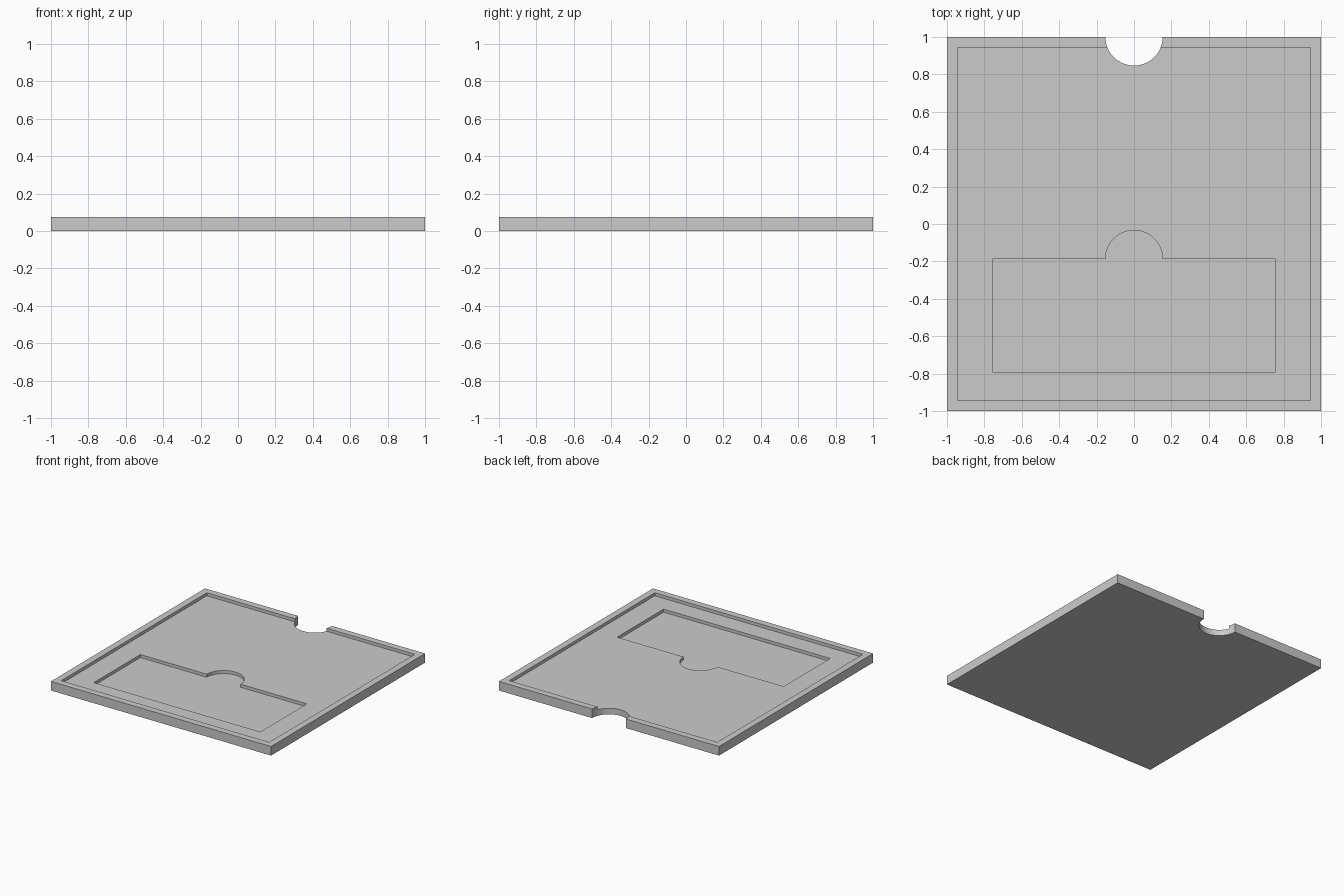
import bpy, bmesh, math

if "Cube" in bpy.data.objects:
    bpy.data.objects.remove(bpy.data.objects["Cube"])

HEIGHT = 0.075      # full tray thickness
FLOOR = 0.05        # level of the wide recess
POCKET = 0.025      # level of the small pocket
R = 0.153           # finger notch radius


def prism(name, outline, z0, z1):
    """Extrude a flat counter-clockwise outline from z0 to z1."""
    bm = bmesh.new()
    face = bm.faces.new([bm.verts.new((x, y, z0)) for x, y in outline])
    ext = bmesh.ops.extrude_face_region(bm, geom=[face])
    for v in ext["geom"]:
        if isinstance(v, bmesh.types.BMVert):
            v.co.z = z1
    bmesh.ops.recalc_face_normals(bm, faces=bm.faces)
    mesh = bpy.data.meshes.new(name)
    bm.to_mesh(mesh)
    bm.free()
    obj = bpy.data.objects.new(name, mesh)
    bpy.context.collection.objects.link(obj)
    return obj


def rect(x, y0, y1):
    return [(-x, y0), (x, y0), (x, y1), (-x, y1)]


def arc(cy, start, end, steps):
    angles = [math.radians(start + (end - start) * i / steps) for i in range(steps + 1)]
    return [(R * math.cos(a), cy + R * math.sin(a)) for a in angles]


# Square tray body
tray = prism("tray", rect(1, -1, 1), 0, HEIGHT)

# Cutters: wide recess, card pocket with thumb arc, and through notch at the back
pocket_outline = [(-0.757, -0.79), (0.757, -0.79), (0.757, -0.187)]
pocket_outline += arc(-0.187, 0, 180, 32) + [(-0.757, -0.187)]
cutters = [
    prism("recess_cutter", rect(0.945, -0.945, 0.945), FLOOR, 0.2),
    prism("pocket_cutter", pocket_outline, POCKET, 0.2),
    prism("notch_cutter", arc(1.0, 0, 360, 64)[:-1], -0.1, 0.2),
]
for cutter in cutters:
    cutter.hide_render = True
    mod = tray.modifiers.new(cutter.name, "BOOLEAN")
    mod.operation = "DIFFERENCE"
    mod.solver = "EXACT"
    mod.object = cutter

# Apply the cuts and remove the cutters
bpy.context.view_layer.objects.active = tray
tray.select_set(True)
for cutter in cutters:
    bpy.ops.object.modifier_apply(modifier=cutter.name)
    bpy.data.objects.remove(cutter, do_unlink=True)

# Single grey material, smooth arcs with sharp edges
grey = bpy.data.materials.new("light grey")
grey.diffuse_color = (0.6, 0.6, 0.6, 1)
grey.use_nodes = True
grey.node_tree.nodes["Principled BSDF"].inputs["Base Color"].default_value = grey.diffuse_color
tray.data.materials.clear()
tray.data.materials.append(grey)
bpy.ops.object.shade_smooth_by_angle(angle=math.radians(30))
